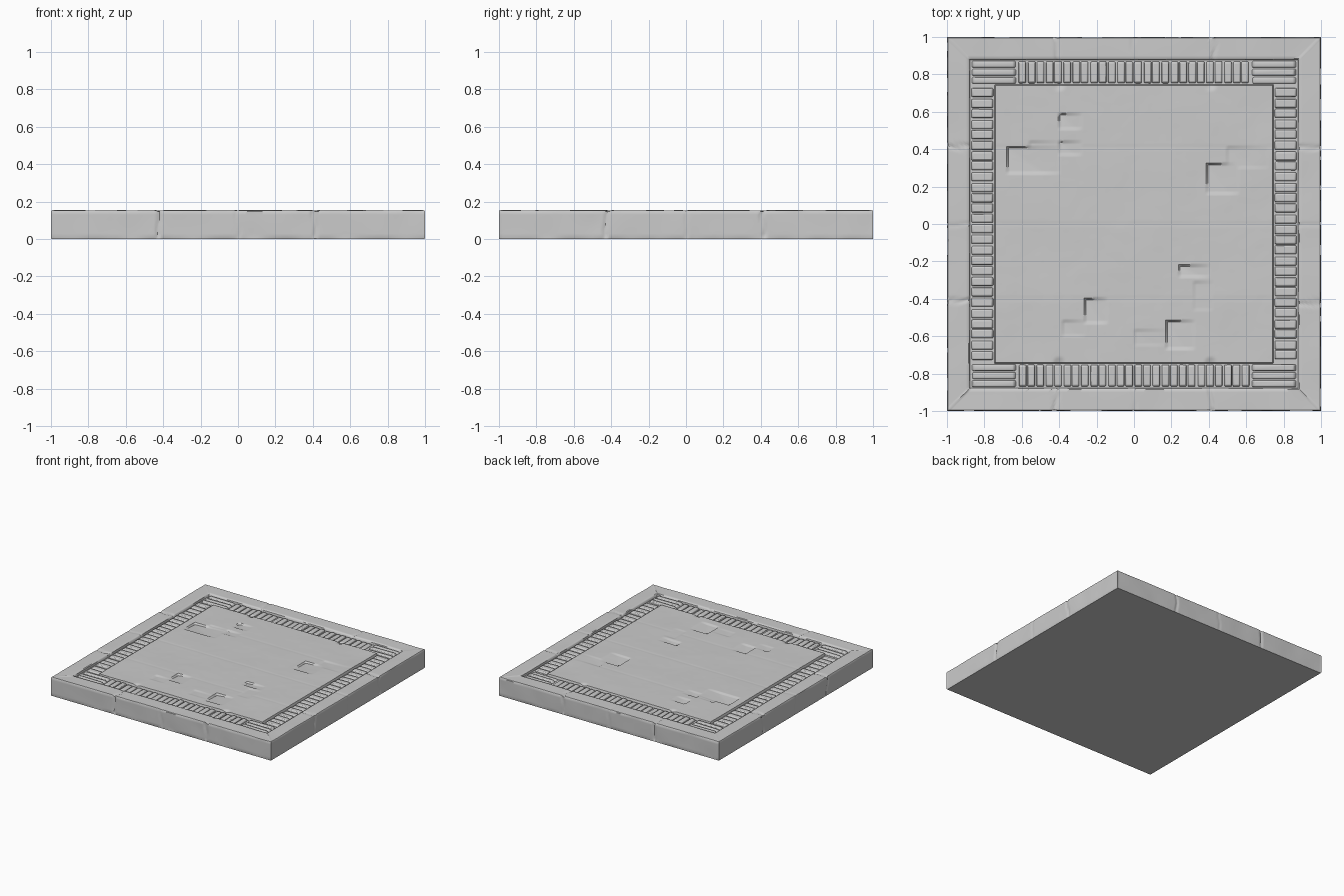
import bpy, bmesh, math, random
from mathutils import Vector, noise

if "Cube" in bpy.data.objects:
    bpy.data.objects.remove(bpy.data.objects["Cube"])

random.seed(4)
FLOOR = 0.132      # bottom of the carved channel
TOP = 0.155        # top of the rim


def finish(name, bm, angle=40):
    bmesh.ops.recalc_face_normals(bm, faces=bm.faces)
    me = bpy.data.meshes.new(name)
    bm.to_mesh(me)
    bm.free()
    ob = bpy.data.objects.new(name, me)
    bpy.context.collection.objects.link(ob)
    bpy.ops.object.select_all(action='DESELECT')
    ob.select_set(True)
    bpy.context.view_layer.objects.active = ob
    bpy.ops.object.shade_smooth_by_angle(angle=math.radians(angle))
    return ob


def rough(x, y, z, scale):
    # 0..1 stone unevenness
    return 0.5 + 0.5 * max(-1, min(1, noise.noise(Vector((x, y, z)) * scale)))


def seam(u, side, across):
    # joint between rim stones, slightly wandering
    depth = 0
    for c, d in ((-0.42, 0.008), (0.0, 0.003), (0.41, 0.008)):
        wander = 0.025 * noise.noise(Vector((across * 12, c * 9, side * 5)))
        depth = max(depth, d * max(0, 1 - abs(u - c - wander) / 0.014))
    return depth


# Slab body: square rings (half size, height, kind) from the underside to the channel floor
rings = [(0.997, 0, 'base'), (1.0, 0.004, 'side')]
rings += [(1.0, z, 'side') for z in (0.03, 0.055, 0.08, 0.105, 0.13, 0.148)]
rings += [(h, TOP, 'top') for h in (0.995, 0.97, 0.945, 0.92, 0.9, 0.885)]
rings += [(0.879, 0.150, 'top'), (0.876, FLOOR, 'base'), (0.735, FLOOR, 'base')]
N = 200
bm = bmesh.new()
loops = []
for h, z, kind in rings:
    loop = []
    for k in range(4):
        for i in range(N):
            t = -1 + 2 * i / N
            a, b, zz = t * h, -h, z
            if kind == 'side':
                worn = 0.006 * rough(a, k * 7, z, 6) ** 2
                b += worn + seam(a, k, z)
            elif kind == 'top':
                zz -= 0.005 * rough(a, k * 7 + h, 0, 5) ** 2 + seam(a, k, h)
            if i == 0:
                a, b, zz = -h, -h, z
            c, s = ((1, 0), (0, 1), (-1, 0), (0, -1))[k]
            loop.append(bm.verts.new((a * c - b * s, a * s + b * c, zz)))
    loops.append(loop)
for lo, hi in zip(loops, loops[1:]):
    n = len(lo)
    for i in range(n):
        j = (i + 1) % n
        bm.faces.new((lo[i], lo[j], hi[j], hi[i]))
bm.faces.new(loops[0][::-1])
finish("slab_body", bm)

# Centre panel: shallow chips, each deepest at its upper left corner
chips = [  # x0, x1, y0, y1, depth
    (-0.68, -0.40, 0.27, 0.41, 0.016), (-0.56, -0.40, 0.38, 0.44, 0.006),
    (-0.40, -0.28, 0.51, 0.59, 0.012), (-0.40, -0.28, 0.37, 0.44, 0.010),
    (0.39, 0.56, 0.16, 0.32, 0.014), (0.50, 0.72, 0.30, 0.41, 0.006),
    (0.24, 0.40, -0.28, -0.22, 0.013), (0.32, 0.42, -0.46, -0.31, 0.005),
    (0.17, 0.32, -0.67, -0.52, 0.017), (0.00, 0.17, -0.65, -0.57, 0.005),
    (-0.26, -0.14, -0.53, -0.40, 0.015), (-0.38, -0.26, -0.60, -0.52, 0.007),
]


def panel_height(x, y):
    z = 0.154 - 0.005 * rough(x, y, 3, 4) - 0.001 * rough(x, y, 8, 14)
    cut = 0
    for x0, x1, y0, y1, d in chips:
        if x0 < x < x1 and y0 < y < y1:
            fade = max((x - x0) / (x1 - x0), 0.7 * (y1 - y) / (y1 - y0))
            cut = max(cut, d * (1 - 0.85 * fade))
    for y_line in (0.0, -0.4, 0.41):      # faint paving joints
        cut = max(cut, 0.0015 * max(0, 1 - abs(y - y_line) / 0.012))
    for x_line in (-0.4, 0.41):           # nicks in the panel border
        nick = math.hypot(x - x_line, abs(y) - 0.745)
        cut = max(cut, 0.012 * max(0, 1 - nick / 0.035))
    return z - cut


M = 150
coords = [-0.747] + [-0.741 + 1.482 * i / M for i in range(M + 1)] + [0.747]
bm = bmesh.new()
grid = []
for x in coords:
    row = []
    for y in coords:
        edge = max(abs(x), abs(y)) > 0.745
        row.append(bm.verts.new((x, y, FLOOR - 0.002 if edge else panel_height(x, y))))
    grid.append(row)
for i in range(len(coords) - 1):
    for j in range(len(coords) - 1):
        bm.faces.new((grid[i][j], grid[i + 1][j], grid[i + 1][j + 1], grid[i][j + 1]))
finish("centre_panel", bm)

# Carved ribs filling the channel, rounded and unevenly worn
def add_rib(bm, cx, cy, lx, ly):
    top = FLOOR + random.uniform(0.009, 0.017)
    base = FLOOR - 0.006
    vs = bmesh.ops.create_cube(bm, size=1)['verts']
    tilt = random.uniform(-0.003, 0.003)
    for v in vs:
        shrink = 0.85 if v.co.z > 0 else 1
        z = top + tilt * v.co.x if v.co.z > 0 else base
        v.co = (cx + v.co.x * lx * shrink, cy + v.co.y * ly * shrink, z)


bm = bmesh.new()
mid, wide = 0.811, 0.122
for s in (-1, 1):
    # side channels: ribs run across, along x
    n = 26
    for i in range(n):
        y = -0.73 + 1.46 * (i + 0.5) / n
        add_rib(bm, s * mid, y + random.uniform(-.003, .003), wide, 0.049)
    # front and back channels: ribs run along y
    n = 26
    for i in range(n):
        x = -0.62 + 1.24 * (i + 0.5) / n
        add_rib(bm, x + random.uniform(-.003, .003), s * mid, 0.041, wide)
    # corner blocks: long ribs along x
    for sx in (-1, 1):
        for i in range(3):
            add_rib(bm, sx * 0.749, s * (0.768 + 0.043 * i), 0.245, 0.037)
ribs = finish("channel_ribs", bm, 50)
bev = ribs.modifiers.new("worn_edges", 'BEVEL')
bev.width = 0.006
bev.segments = 2
